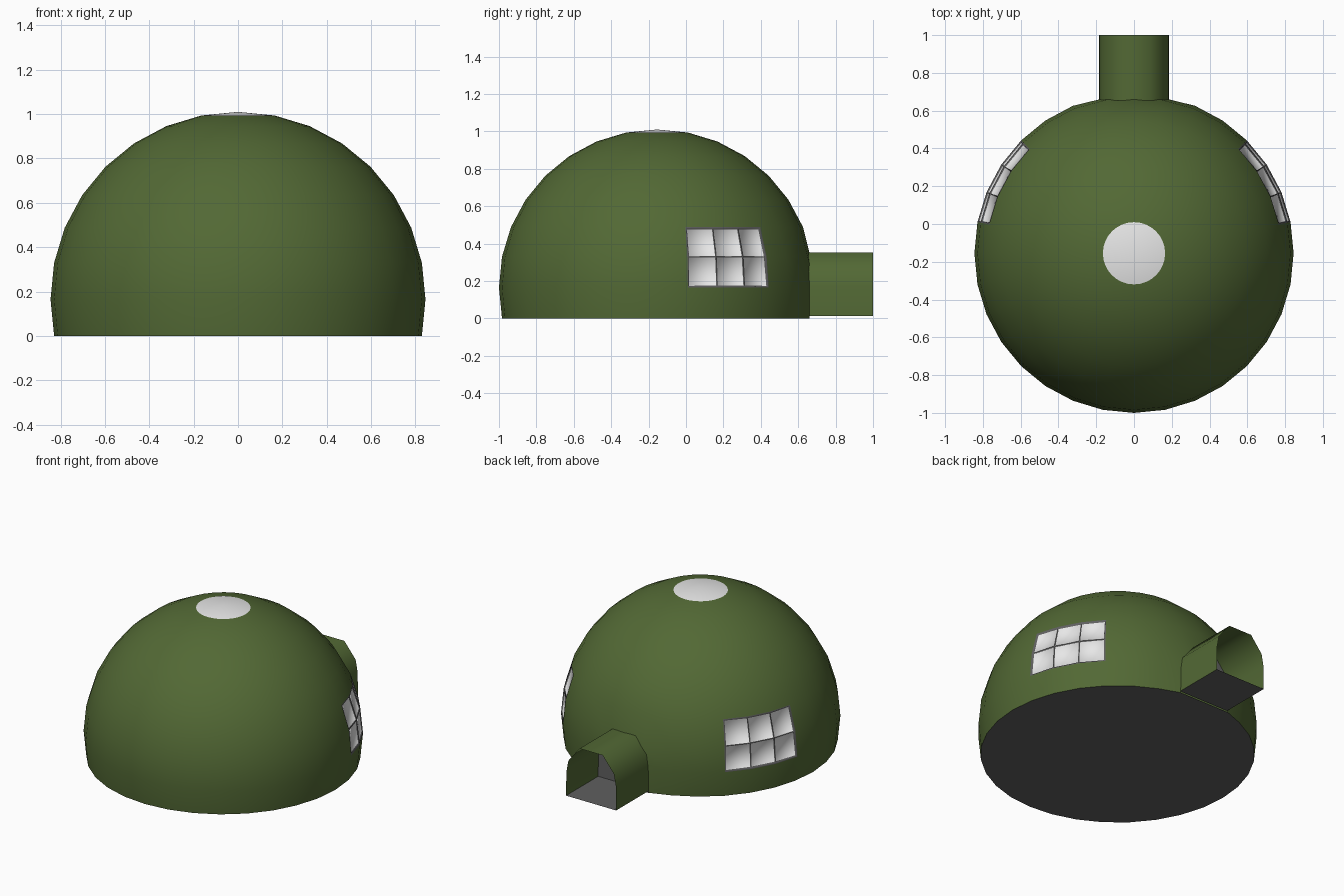
import bpy, bmesh, math
from mathutils import Vector

if "Cube" in bpy.data.objects:
    bpy.data.objects.remove(bpy.data.objects["Cube"])

R = 0.845
CENTRE = Vector((0, R * -1 + 0 and -1 + R, R * math.sin(math.radians(11.25))))


def material(name, rgb):
    m = bpy.data.materials.new(name)
    m.diffuse_color = (*rgb, 1)
    m.use_nodes = True
    m.node_tree.nodes["Principled BSDF"].inputs["Base Color"].default_value = m.diffuse_color
    return m


green = material("canvas green", (0.085, 0.14, 0.035))
white = material("clear white", (0.8, 0.8, 0.8))
grey = material("dark grey", (0.115, 0.115, 0.115))


def finish(name, bm, mats):
    me = bpy.data.meshes.new(name)
    bm.to_mesh(me)
    bm.free()
    for m in mats:
        me.materials.append(m)
    ob = bpy.data.objects.new(name, me)
    bpy.context.collection.objects.link(ob)
    return ob


# Dome: sphere cut one ring below its equator
bm = bmesh.new()
bmesh.ops.create_uvsphere(bm, u_segments=32, v_segments=16, radius=R)
bmesh.ops.translate(bm, verts=bm.verts, vec=CENTRE)
low = [v for v in bm.verts if v.co.z < -0.01]
bmesh.ops.delete(bm, geom=low, context='VERTS')

# Doorway: two columns by two rows of faces removed at the back
panes, door = [], []
for f in bm.faces:
    f.smooth = True
    d = f.calc_center_median() - CENTRE
    az = math.degrees(math.atan2(d.y, abs(d.x)))
    el = math.degrees(math.asin(d.z / d.length))
    if az > 78.75 and el < 11:
        door.append(f)
    elif 11.25 < az < 45 and 0 < el < 22.5:
        panes.append(f)
    elif el > 80:
        f.material_index = 1          # skylight at the crown
rim = {v for f in door for v in f.verts}
bmesh.ops.delete(bm, geom=door, context='FACES')
for v in rim:
    if not v.is_valid:
        continue
    side = (v.co.x > 0.01) - (v.co.x < -0.01)
    if v.co.z < 0.05:
        v.co = (side * 0.185, 0.66, 0)
    elif v.co.z < 0.25:
        v.co = (side * 0.182, 0.66, 0.18)
    else:
        v.co = (side * 0.135, 0.66, 0.292 if side else 0.352)

# Windows: grey frame around recessed panes on both sides
for f in panes:
    f.material_index = 2
ring = bmesh.ops.inset_region(bm, faces=panes, thickness=0.008, depth=0.0)
for f in ring["faces"]:
    f.material_index = 2
    f.smooth = True
bars = bmesh.ops.inset_individual(bm, faces=panes, thickness=0.006, depth=-0.008)
for f in bars["faces"]:
    f.material_index = 2
    f.smooth = True
for f in panes:
    f.material_index = 1
finish("dome", bm, [green, white, grey])

# Ground sheet under the dome
bm = bmesh.new()
rad = R * math.cos(math.radians(11.25))
pts = []
for i in range(32):
    a = math.radians(11.25 * i)
    x, y = rad * math.cos(a), CENTRE.y + rad * math.sin(a)
    if i == 8:
        continue
    if i in (7, 9):
        x, y = math.copysign(0.185, x), 0.66
    pts.append(bm.verts.new((x, y, 0)))
bm.faces.new(pts[::-1])
finish("ground_sheet", bm, [grey])

# Entrance tunnel: arched profile swept back, with a grey floor
half = [(0.185, 0.012), (0.183, 0.17), (0.168, 0.25), (0.085, 0.353)]
profile = half + [(-x, z) for x, z in reversed(half)]
bm = bmesh.new()
front = [bm.verts.new((x, 0.655, z)) for x, z in profile]
back = [bm.verts.new((x, 1.0, z)) for x, z in profile]
n = len(profile)
for i in range(n - 1):
    f = bm.faces.new((front[i], front[i + 1], back[i + 1], back[i]))
    f.smooth = True
bmesh.ops.recalc_face_normals(bm, faces=bm.faces)
if max(bm.faces, key=lambda f: f.calc_center_median().z).normal.z < 0:
    bmesh.ops.reverse_faces(bm, faces=bm.faces)
finish("entrance_tunnel", bm, [green])

bm = bmesh.new()
bm.faces.new([bm.verts.new(p) for p in
              ((-0.185, 0.655, 0.012), (-0.185, 1, 0.012), (0.185, 1, 0.012), (0.185, 0.655, 0.012))])
finish("tunnel_floor", bm, [grey])

# Door panel at the inner end of the tunnel
bm = bmesh.new()
f = bm.faces.new([bm.verts.new((x, 0.662, z)) for x, z in profile])
f.normal_update()
if f.normal.y < 0:
    f.normal_flip()
finish("door", bm, [grey])
